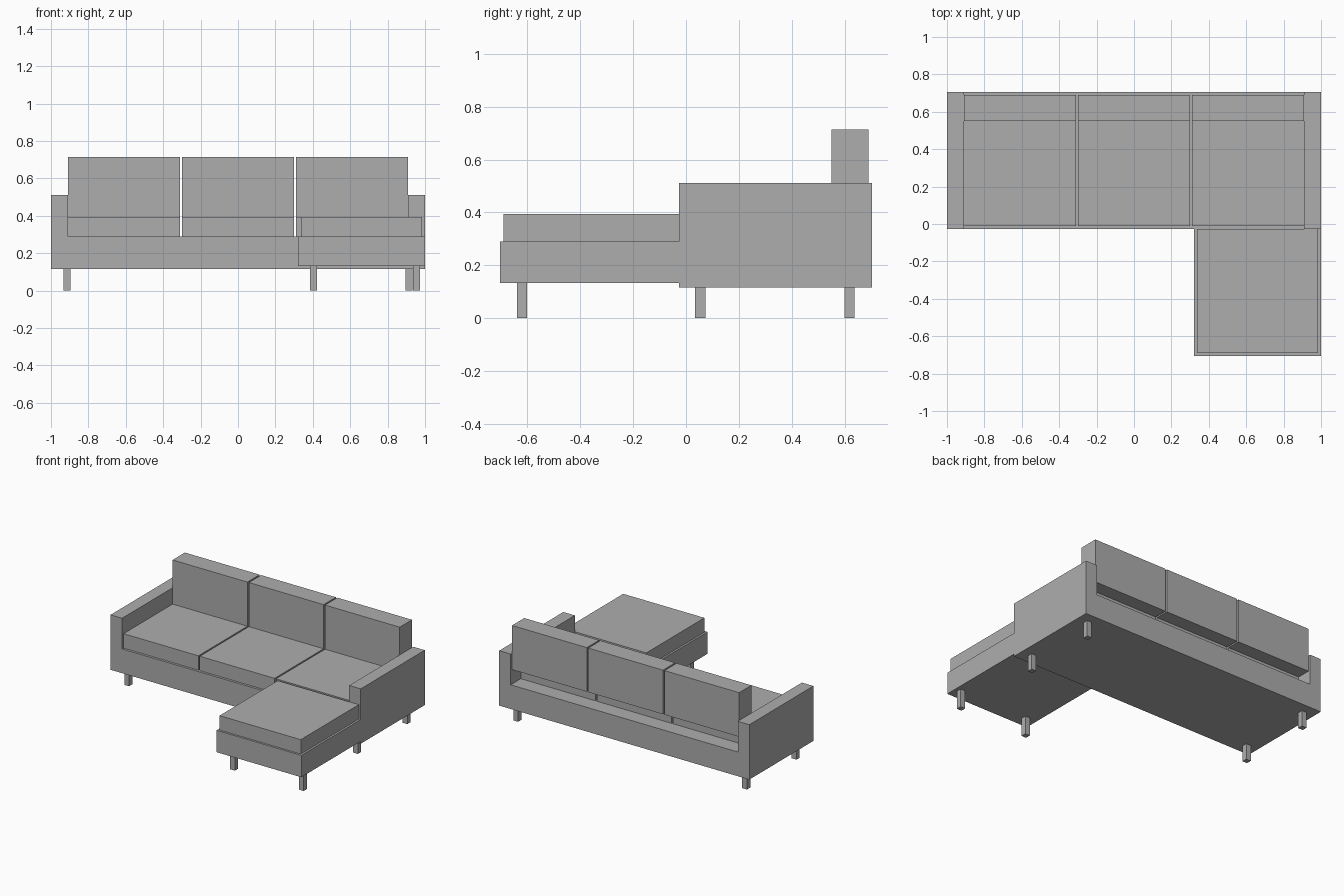
import bpy, bmesh

if "Cube" in bpy.data.objects:
    bpy.data.objects.remove(bpy.data.objects["Cube"])

grey = bpy.data.materials.new("grey fabric")
grey.diffuse_color = (0.42, 0.42, 0.42, 1)
grey.use_nodes = True
grey.node_tree.nodes["Principled BSDF"].inputs["Base Color"].default_value = grey.diffuse_color


def finish(name, bm):
    bmesh.ops.recalc_face_normals(bm, faces=bm.faces)
    mesh = bpy.data.meshes.new(name)
    bm.to_mesh(mesh)
    bm.free()
    mesh.materials.append(grey)
    obj = bpy.data.objects.new(name, mesh)
    bpy.context.collection.objects.link(obj)
    return obj


def box(name, x, y, z):
    """Box from (min, max) ranges on each axis."""
    bm = bmesh.new()
    bmesh.ops.create_cube(bm, size=1)
    for v in bm.verts:
        v.co = [r[0] if c < 0 else r[1] for c, r in zip(v.co, (x, y, z))]
    return finish(name, bm)


FRONT, BACK = -0.027, 0.705
BOTTOM, DECK, SEAT_TOP = 0.115, 0.29, 0.394

# Sofa frame: U-shaped profile (base with two arms) extruded front to back
half = [(1.0, BOTTOM), (1.0, 0.512), (0.908, 0.512), (0.908, DECK)]
profile = half + [(-x, z) for x, z in reversed(half)]
bm = bmesh.new()
face = bm.faces.new([bm.verts.new((x, FRONT, z)) for x, z in profile])
ext = bmesh.ops.extrude_face_region(bm, geom=[face])
moved = [g for g in ext["geom"] if isinstance(g, bmesh.types.BMVert)]
bmesh.ops.translate(bm, verts=moved, vec=(0, BACK - FRONT, 0))
finish("sofa_frame", bm)

# Three seat cushions and three back cushions
for cx, side in ((-0.609, "left"), (0, "middle"), (0.609, "right")):
    span = (cx - 0.299, cx + 0.299)
    box(f"seat_cushion_{side}", span, (-0.01, 0.59), (DECK, SEAT_TOP))
    box(f"back_cushion_{side}", span, (0.55, 0.69), (SEAT_TOP, 0.713))

# Chaise base and cushion
box("chaise_base", (0.322, 1.0), (-0.705, FRONT), (0.132, DECK))
box("chaise_cushion", (0.336, 0.985), (-0.69, FRONT), (DECK, SEAT_TOP))

# Legs
R = 0.019
for name, x, y, top in (
    ("sofa_leg_front_left", -0.915, 0.054, BOTTOM),
    ("sofa_leg_front_right", 0.915, 0.054, BOTTOM),
    ("sofa_leg_back_left", -0.915, 0.619, BOTTOM),
    ("sofa_leg_back_right", 0.915, 0.619, BOTTOM),
    ("chaise_leg_left", 0.403, -0.62, 0.132),
    ("chaise_leg_right", 0.954, -0.62, 0.132),
):
    box(name, (x - R, x + R), (y - R, y + R), (0, top))
